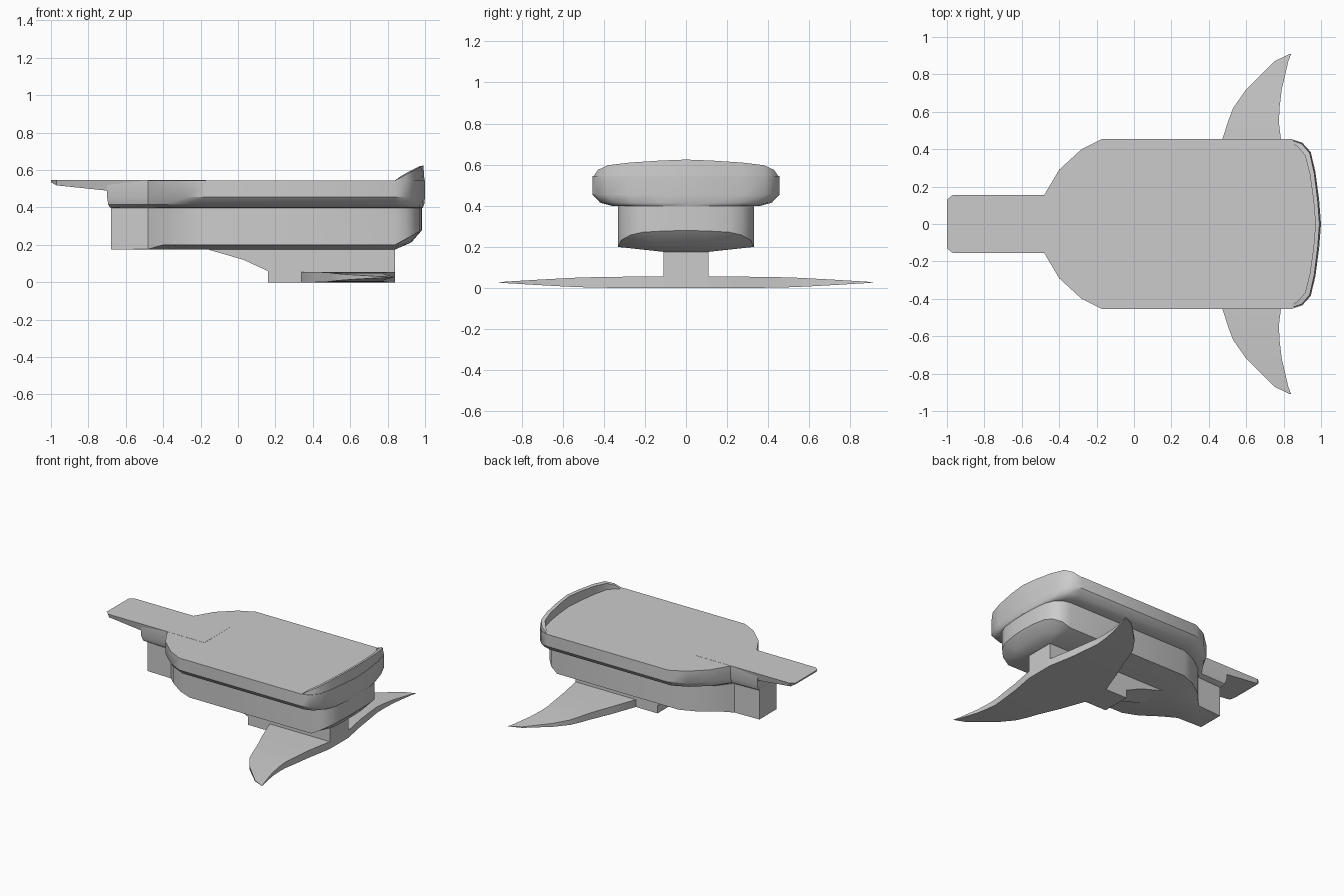
import bpy, bmesh

if "Cube" in bpy.data.objects:
    bpy.data.objects.remove(bpy.data.objects["Cube"])


def finish(name, verts, faces, angle=0.6):
    bm = bmesh.new()
    vs = [bm.verts.new(v) for v in verts]
    for f in faces:
        bm.faces.new([vs[i] for i in f])
    bmesh.ops.remove_doubles(bm, verts=bm.verts, dist=0.0005)
    bmesh.ops.recalc_face_normals(bm, faces=bm.faces)
    me = bpy.data.meshes.new(name)
    bm.to_mesh(me)
    bm.free()
    ob = bpy.data.objects.new(name, me)
    bpy.context.collection.objects.link(ob)
    bpy.ops.object.select_all(action='DESELECT')
    ob.select_set(True)
    bpy.context.view_layer.objects.active = ob
    bpy.ops.object.shade_smooth_by_angle(angle=angle)
    return ob


def loft(name, rings, angle=0.6):
    """Skin closed rings of equal length and cap both ends."""
    n = len(rings[0])
    verts = [v for r in rings for v in r]
    faces = [[k * n + i, k * n + (i + 1) % n, (k + 1) * n + (i + 1) % n, (k + 1) * n + i]
             for k in range(len(rings) - 1) for i in range(n)]
    faces += [list(range(n)), list(range(len(verts) - n, len(verts)))]
    return finish(name, verts, faces, angle)


def mirrored(half):
    """Half outline running front to back centre, mirrored in y."""
    return half + [(p[0], -p[1], *p[2:]) for p in reversed(half) if p[1] > 1e-6]


def mix(a, b, t):
    return [tuple(p + (q - p) * t for p, q in zip(u, v)) for u, v in zip(a, b)]


# Half outlines of the wide upper deck and the narrower hull
deck = [(-.70, .15), (-.48, .155), (-.40, .29), (-.28, .40), (-.17, .455), (.84, .455),
        (.90, .435), (.945, .385), (.97, .28), (.99, .13), (1.0, 0)]
hull = [(-.68, .10), (-.48, .11), (-.40, .20), (-.28, .285), (-.17, .33), (.84, .33),
        (.90, .315), (.945, .27), (.97, .21), (.982, .10), (.985, 0)]


def level(outline, z):
    return [(x, y, z) for x, y in outline]


def back(x):
    return max(0, (x - .84) / .145)


# Body: deck edge tucks under to the hull, which rounds up at the back
edge = [(x, y, .175 + .025 * min(1, max(0, y - .1) / .1) * (1 - back(x)) + .105 * back(x))
        for x, y in hull]
flat = [(min(x, .84), min(y, .1), .175) for x, y in hull]
round_mid = [(x, y, z - .025 * back(h[0])) for (x, y, z), h in zip(mix(edge, flat, .4), hull)]
levels = [level(deck, .545), level(deck, .455), level(mix(deck, hull, .3), .415),
          level(mix(deck, hull, .75), .40), level(hull, .398), edge, round_mid, flat]
loft("body", [mirrored(r) for r in levels])

# Raised lip around the back of the deck
outer = mirrored(deck[5:])
inner = [(x - .03 * min(1, back(x) * 2), y * .95) for x, y in outer]
sections = []
for (x, y), (u, v) in zip(outer, inner):
    top = .545 + .08 * (x - .84) / .16
    sections.append([(x, y, .5), (x - .008 * back(x), y * .985, top), (u, v, top - .005), (u, v, .5)])
loft("rear_lip", sections)

# Front board: thin plank tapering to the tip
stations = [(-1.0, .13, .535), (-.97, .155, .518), (-.70, .155, .49), (-.48, .155, .48), (-.17, .155, .48)]
loft("front_board", [[(x, -w, .546), (x, w, .546), (x, w * .93, z), (x, -w * .93, z)]
                     for x, w, z in stations], .4)

# Keel block under the hull
keel = [(-.16, .175), (.03, .12), (.16, .06), (.16, 0), (.84, 0), (.84, .21), (-.16, .21)]
loft("keel", [[(x, y, z) for x, z in keel] for y in (-.11, .11)], .4)

# Swept tail fin: span, leading x, trailing x, half thickness
fin = [(.0, .34, .84, .0275), (.11, .34, .84, .0275), (.30, .41, .805, .0275), (.46, .475, .785, .025),
       (.54, .50, .775, .0225), (.62, .53, .778, .0185), (.72, .60, .79, .013),
       (.87, .75, .825, .004), (.91, .835, .84, .001)]
span = [(-s[0], *s[1:]) for s in reversed(fin[1:])] + fin
loft("tail_fin", [[(a, y, .0275 - t), (b, y, .0275 - t), (b, y, .0275 + t), (a, y, .0275 + t)]
                  for y, a, b, t in span], .4)
